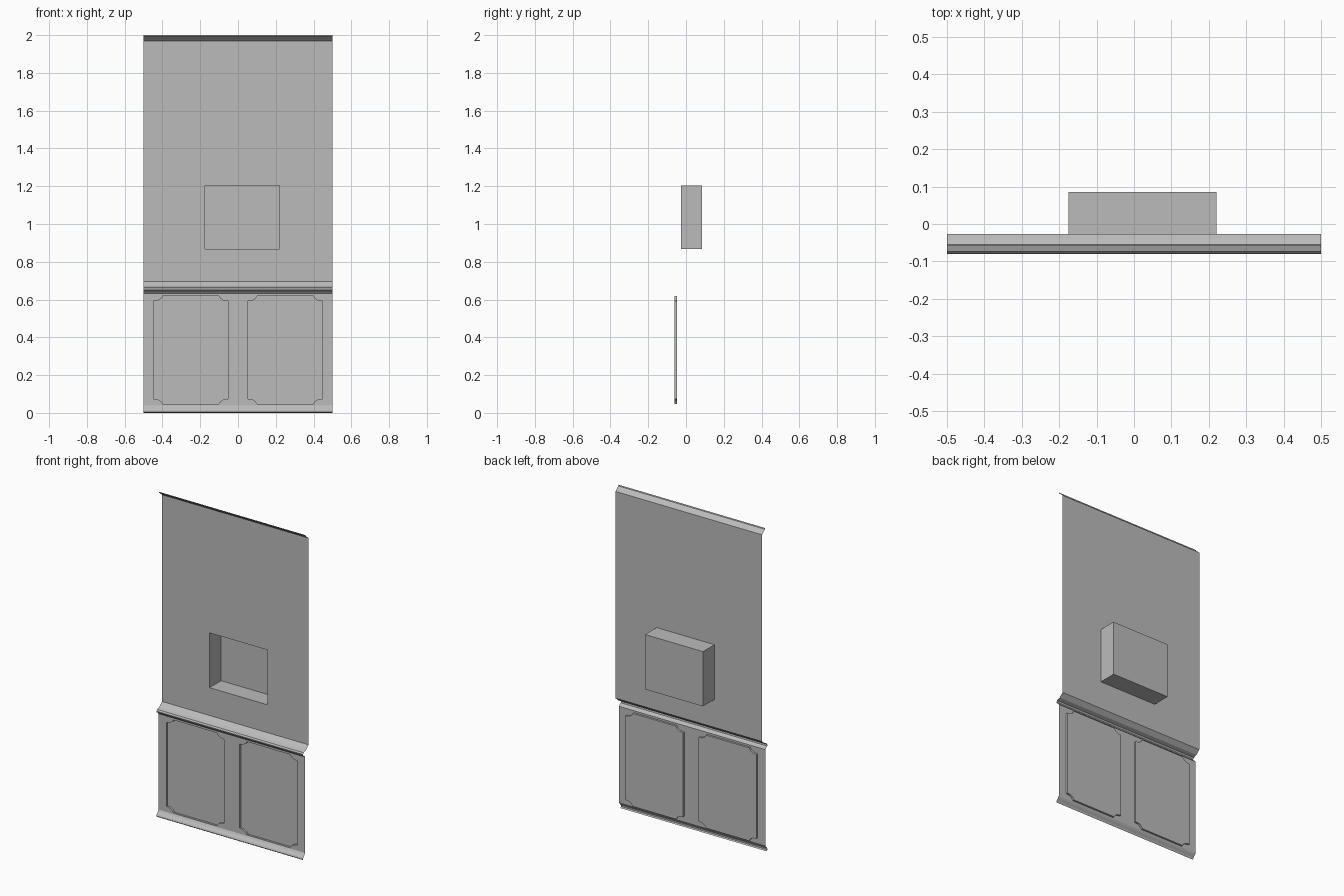
import bpy, bmesh

cube = bpy.data.objects.get("Cube")
if cube:
    bpy.data.objects.remove(cube)

HALF = 0.5          # half width of the wall
UPPER_Y = -0.027    # plane of the upper wall
LOWER_Y = -0.06     # plane of the wainscot

plaster = bpy.data.materials.new("grey plaster")
GREY = (0.5, 0.5, 0.5, 1)
plaster.use_nodes = True
plaster.diffuse_color = GREY
plaster.node_tree.nodes["Principled BSDF"].inputs["Base Color"].default_value = GREY


def finish(name, bm):
    mesh = bpy.data.meshes.new(name)
    bm.to_mesh(mesh)
    bm.free()
    mesh.materials.append(plaster)
    obj = bpy.data.objects.new(name, mesh)
    bpy.context.collection.objects.link(obj)
    return obj


def rectangle(x0, x1, z0, z1):
    return [(x0, z0), (x1, z0), (x1, z1), (x0, z1)]


def scooped(cx, cz, hw, hh):
    """Rectangle outline with inward-curved corners."""
    corner = [(0, 0.028), (0.025, 0.024), (0.041, 0.014), (0.05, 0)]
    points = []
    for sx, sz in ((-1, -1), (1, -1), (1, 1), (-1, 1)):
        run = corner if sx * sz > 0 else corner[::-1]
        points += [(cx + sx * (hw - dx), cz + sz * (hh - dz)) for dx, dz in run]
    return points


def sheet_with_holes(name, outer, holes, y):
    """Flat thin wall with openings."""
    bm = bmesh.new()
    for loop in [outer] + holes:
        verts = [bm.verts.new((x, y, z)) for x, z in loop]
        for a, b in zip(verts, verts[1:] + verts[:1]):
            bm.edges.new((a, b))
    bmesh.ops.triangle_fill(bm, use_beauty=True, use_dissolve=False,
                            edges=bm.edges[:], normal=(0, -1, 0))
    for face in bm.faces:
        face.normal_update()
        if face.normal.y > 0:
            face.normal_flip()
    return finish(name, bm)


def recess(name, outline, y_front, y_back):
    """Open-fronted tray set into the wall."""
    bm = bmesh.new()
    front = [bm.verts.new((x, y_front, z)) for x, z in outline]
    back = [bm.verts.new((x, y_back, z)) for x, z in outline]
    bm.faces.new(back)
    for i in range(len(front)):
        j = (i + 1) % len(front)
        bm.faces.new((front[i], back[i], back[j], front[j]))
    bmesh.ops.recalc_face_normals(bm, faces=bm.faces[:])
    # the tray faces the front
    bm.faces.ensure_lookup_table()
    if bm.faces[0].normal.y > 0:
        bmesh.ops.reverse_faces(bm, faces=bm.faces[:])
    return finish(name, bm)


def moulding(name, profile):
    """Sweep a (y, z) profile, listed top to bottom, across the wall."""
    bm = bmesh.new()
    rows = [[bm.verts.new((x, y, z)) for x in (-HALF, HALF)] for y, z in profile]
    for top, low in zip(rows, rows[1:]):
        bm.faces.new((low[0], low[1], top[1], top[0]))
    return finish(name, bm)


# Upper wall with the square niche
niche = rectangle(-0.175, 0.22, 0.867, 1.205)
sheet_with_holes("upper_wall", rectangle(-HALF, HALF, 0.695, 1.97), [niche], UPPER_Y)
recess("niche", niche, UPPER_Y, 0.085)

# Wainscot with two scooped-corner panels
panels = [scooped(side * 0.25, 0.333, 0.197, 0.287) for side in (-1, 1)]
sheet_with_holes("wainscot", rectangle(-HALF, HALF, 0.04, 0.632), panels, LOWER_Y)
for side, outline in zip(("right", "left"), panels):
    recess(side + "_panel", outline, LOWER_Y, -0.048)

# Mouldings
moulding("crown_moulding", [(-0.057, 2.0), (-0.055, 1.993), (-0.042, 1.983), (UPPER_Y, 1.97)])
moulding("chair_rail", [(UPPER_Y, 0.695), (-0.052, 0.672), (-0.074, 0.664),
                        (-0.08, 0.655), (-0.078, 0.647), (-0.068, 0.641), (LOWER_Y, 0.632)])
moulding("baseboard", [(LOWER_Y, 0.04), (-0.066, 0.03), (-0.077, 0.018),
                       (-0.08, 0.012), (-0.08, 0.006), (-0.072, 0)])
